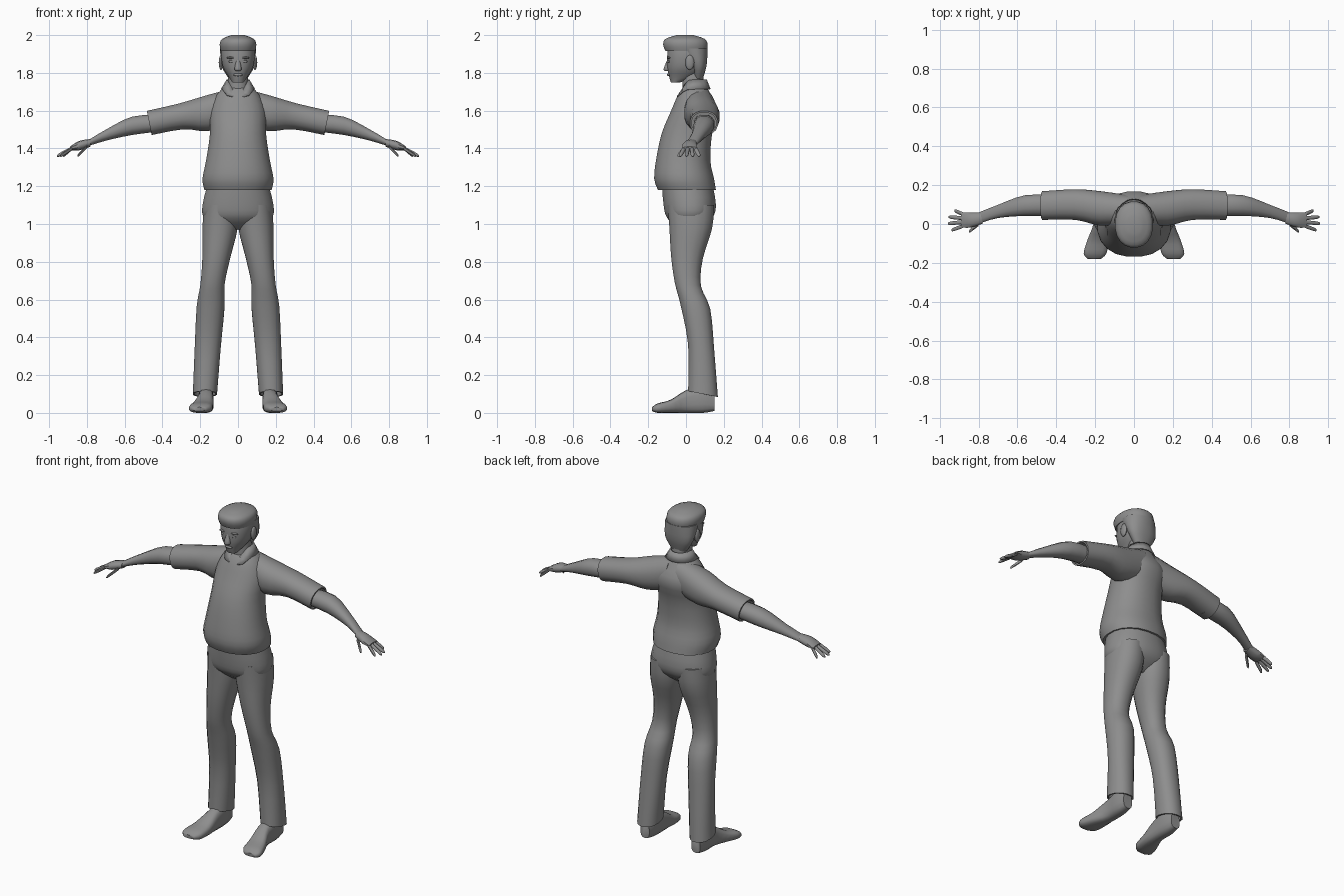
import bpy, bmesh, math
from mathutils import Vector

cube = bpy.data.objects.get("Cube")
if cube:
    bpy.data.objects.remove(cube, do_unlink=True)

shade = 0.27
colour = (shade, shade, shade, 1)
grey = bpy.data.materials.new("plain_grey")
grey.use_nodes = True
grey.diffuse_color = colour
grey.node_tree.nodes["Principled BSDF"].inputs["Base Color"].default_value = colour


def finish(name, bm, mirror=False):
    """Turn a bmesh into a smooth object, mirrored across x when asked."""
    bmesh.ops.recalc_face_normals(bm, faces=bm.faces)
    mesh = bpy.data.meshes.new(name)
    bm.to_mesh(mesh)
    bm.free()
    mesh.materials.append(grey)
    part = bpy.data.objects.new(name, mesh)
    bpy.context.collection.objects.link(part)
    bpy.ops.object.select_all(action="DESELECT")
    part.select_set(True)
    bpy.context.view_layer.objects.active = part
    bpy.ops.object.shade_smooth_by_angle(angle=math.radians(50))
    if mirror:
        part.modifiers.new("mirror", "MIRROR")
    return part


# Each section is an oval: position on the axis, centre and half size across it
def oval(position, a_min, a_max, b_min, b_max):
    return Vector((position, (a_min + a_max) / 2, (b_min + b_max) / 2,
                   (a_max - a_min) / 2, (b_max - b_min) / 2))


def body(height, half, front, back):
    return oval(height, -half, half, front, back)


def leg(height, inner, outer, front, back):
    return oval(height, inner, outer, front, back)


def arm(reach, front, back, bottom, top):
    return oval(reach, front, back, bottom, top)


def shoe(depth, inner, outer, bottom, top):
    return oval(depth, inner, outer, bottom, top)


def flowing(sections, steps=3):
    """Fill in smooth in-between sections along a spline."""
    padded = [sections[0], *sections, sections[-1]]
    result = []
    for before, start, end, after in zip(padded, padded[1:], padded[2:], padded[3:]):
        leave, arrive = (end - before) / 2, (after - start) / 2
        for step in range(steps):
            t = step / steps
            ease = t * t * (3 - 2 * t)
            result.append(start.lerp(end, ease) + leave * t * (1 - t) ** 2
                          - arrive * t * t * (1 - t))
    return result + [sections[-1]]


def squared(value, power):
    return math.copysign(abs(value) ** power, value)


def add_loft(bm, axis, sections, sides=16, power=0.9, tilt=0, hollow=False):
    """Skin the sections; tilt slants the far end, hollow sinks its cap."""
    ovals = flowing(sections)
    slants = [tilt * i / (len(ovals) - 1) for i in range(len(ovals))]
    if hollow:
        inward = math.copysign(0.05, ovals[0][0] - ovals[-1][0])
        position, a, b, width, depth = ovals[-1]
        for sink in (0, inward):
            ovals.append(Vector((position + sink, a, b, width * 0.87, depth * 0.87)))
            slants.append(tilt)
    loops = []
    for (position, a, b, width, depth), slant in zip(ovals, slants):
        loop = []
        for i in range(sides):
            turn = math.tau * (i + 0.5) / sides
            u = a + width * squared(math.cos(turn), power)
            rise = depth * squared(math.sin(turn), power)
            v, w = b + rise, position + slant * rise
            loop.append(bm.verts.new({"x": (w, u, v), "y": (u, w, v), "z": (u, v, w)}[axis]))
        loops.append(loop)
    for low, high in zip(loops, loops[1:]):
        for i in range(sides):
            j = (i + 1) % sides
            bm.faces.new((low[i], low[j], high[j], high[i]))
    bm.faces.new(loops[0])
    bm.faces.new(loops[-1])


def loft(name, axis, sections, mirror=False, **options):
    bm = bmesh.new()
    add_loft(bm, axis, sections, **options)
    return finish(name, bm, mirror)


def ball(name, centre, size, mirror=False):
    bm = bmesh.new()
    bmesh.ops.create_uvsphere(bm, u_segments=12, v_segments=8, radius=1)
    for vert in bm.verts:
        vert.co = Vector(centre) + Vector(size) * vert.co
    return finish(name, bm, mirror)


# Shirt body with a full belly, from collar down to the hem
loft("shirt_body", "z", [
    body(height=1.74, half=0.05, front=0, back=0.1),
    body(height=1.69, half=0.11, front=-0.04, back=0.13),
    body(height=1.6, half=0.15, front=-0.08, back=0.17),
    body(height=1.48, half=0.15, front=-0.13, back=0.14),
    body(height=1.34, half=0.17, front=-0.16, back=0.13),
    body(height=1.24, half=0.19, front=-0.17, back=0.15),
    body(height=1.18, half=0.18, front=-0.15, back=0.16)], sides=20, hollow=True)

# Short sleeves with slanted open cuffs
loft("sleeves", "x", [
    arm(reach=0.03, front=0, back=0.15, bottom=1.52, top=1.72),
    arm(reach=0.17, front=-0.01, back=0.17, bottom=1.49, top=1.68),
    arm(reach=0.3, front=0.02, back=0.18, bottom=1.5, top=1.64),
    arm(reach=0.47, front=0.02, back=0.17, bottom=1.47, top=1.6)],
    mirror=True, tilt=0.2, hollow=True)

# Bare forearms
loft("forearms", "x", [
    arm(reach=0.4, front=0.04, back=0.15, bottom=1.49, top=1.58),
    arm(reach=0.56, front=0.04, back=0.15, bottom=1.47, top=1.57),
    arm(reach=0.7, front=0.03, back=0.1, bottom=1.44, top=1.5),
    arm(reach=0.8, front=0, back=0.06, bottom=1.41, top=1.44)], mirror=True, sides=12)

# Palms, four fanned fingers and a drooping thumb
hands = bmesh.new()
add_loft(hands, "x", [
    arm(reach=0.78, front=0, back=0.06, bottom=1.41, top=1.45),
    arm(reach=0.84, front=-0.02, back=0.06, bottom=1.39, top=1.44),
    arm(reach=0.89, front=-0.02, back=0.06, bottom=1.39, top=1.41)], sides=10)
digits = [(Vector((0.8, 0, 1.41)), Vector((0.85, -0.04, 1.36)))]
for k in range(4):
    digits.append((Vector((0.88, 0.05 - 0.02 * k, 1.4)),
                   Vector((0.96 - 0.012 * (k - 1.7) ** 2, 0.07 - 0.034 * k, 1.36))))
for root, tip in digits:
    sections = []
    for along, radius in ((0, 0.011), (0.8, 0.01), (1, 0.004)):
        x, y, z = root.lerp(tip, along)
        sections.append(arm(x, y - radius, y + radius, z - radius, z + radius))
    add_loft(hands, "x", sections, sides=8, power=1)
finish("hands", hands, mirror=True)

# Trouser seat
loft("trouser_seat", "z", [
    body(height=1.22, half=0.16, front=-0.13, back=0.14),
    body(height=1.1, half=0.19, front=-0.12, back=0.16),
    body(height=1.03, half=0.18, front=-0.1, back=0.14),
    body(height=0.97, half=0.09, front=-0.03, back=0.07)], sides=20)

# Trouser legs, bent at the knee and open at the cuff
loft("trouser_legs", "z", [
    leg(height=1.1, inner=0, outer=0.18, front=-0.1, back=0.15),
    leg(height=0.98, inner=0, outer=0.19, front=-0.09, back=0.14),
    leg(height=0.82, inner=0.04, outer=0.19, front=-0.08, back=0.09),
    leg(height=0.68, inner=0.07, outer=0.2, front=-0.06, back=0.08),
    leg(height=0.56, inner=0.07, outer=0.22, front=-0.03, back=0.13),
    leg(height=0.35, inner=0.09, outer=0.23, front=0.01, back=0.15),
    leg(height=0.1, inner=0.11, outer=0.24, front=0.01, back=0.17)],
    mirror=True, tilt=-0.2, hollow=True)

# Shoes, toes turned slightly outward
loft("shoes", "y", [
    shoe(depth=0.15, inner=0.14, outer=0.2, bottom=0.01, top=0.1),
    shoe(depth=0.09, inner=0.13, outer=0.21, bottom=0, top=0.14),
    shoe(depth=0, inner=0.13, outer=0.21, bottom=0, top=0.12),
    shoe(depth=-0.08, inner=0.13, outer=0.24, bottom=0, top=0.07),
    shoe(depth=-0.15, inner=0.14, outer=0.26, bottom=0, top=0.05),
    shoe(depth=-0.18, inner=0.17, outer=0.24, bottom=0.01, top=0.03)],
    mirror=True, sides=14, power=0.7)

# Neck and head
loft("neck", "z", [
    body(height=1.67, half=0.06, front=-0.02, back=0.1),
    body(height=1.82, half=0.05, front=-0.02, back=0.09)])
loft("head", "z", [
    body(height=1.75, half=0.03, front=-0.08, back=-0.03),
    body(height=1.78, half=0.05, front=-0.09, back=0.05),
    body(height=1.83, half=0.08, front=-0.1, back=0.1),
    body(height=1.9, half=0.09, front=-0.1, back=0.11),
    body(height=1.96, half=0.08, front=-0.09, back=0.1)], sides=20)

# Facial features
loft("nose", "z", [
    body(height=1.87, half=0.01, front=-0.1, back=-0.08),
    body(height=1.82, half=0.02, front=-0.12, back=-0.08),
    body(height=1.81, half=0.01, front=-0.11, back=-0.08)], sides=8)
ball("lips", centre=(0, -0.09, 1.79), size=(0.025, 0.01, 0.008))
ball("eyes", centre=(0.034, -0.09, 1.86), size=(0.016, 0.007, 0.007), mirror=True)
ball("brows", centre=(0.036, -0.09, 1.88), size=(0.026, 0.01, 0.006), mirror=True)
ball("ears", centre=(0.09, 0.02, 1.855), size=(0.012, 0.024, 0.04), mirror=True)

# Hair, close at the back with an overhanging fringe
loft("hair_back", "z", [
    body(height=1.77, half=0.05, front=0.04, back=0.09),
    body(height=1.84, half=0.09, front=0.02, back=0.11),
    body(height=1.93, half=0.096, front=-0.05, back=0.116)])
loft("hair_top", "z", [
    body(height=1.915, half=0.092, front=-0.11, back=0.112),
    body(height=1.95, half=0.098, front=-0.122, back=0.116),
    body(height=1.98, half=0.085, front=-0.11, back=0.1),
    body(height=2, half=0.035, front=-0.05, back=0.04)], sides=20)

# Folded collar that dips to a notch in front
collar = bmesh.new()
edges = []
for i in range(9):
    turn = math.pi * i / 8
    dip = max(0, math.cos(turn)) ** 3
    side, fore = math.sin(turn), math.cos(turn)
    edges.append((collar.verts.new((0.06 * side, 0.04 - 0.07 * fore, 1.765 - 0.075 * dip)),
                  collar.verts.new((0.09 * side + 0.03 * dip, 0.04 - 0.09 * fore, 1.715 - 0.04 * dip))))
for (top, low), (next_top, next_low) in zip(edges, edges[1:]):
    collar.faces.new((top, low, next_low, next_top))
finish("collar", collar, mirror=True).modifiers.new("thickness", "SOLIDIFY").thickness = 0.008
